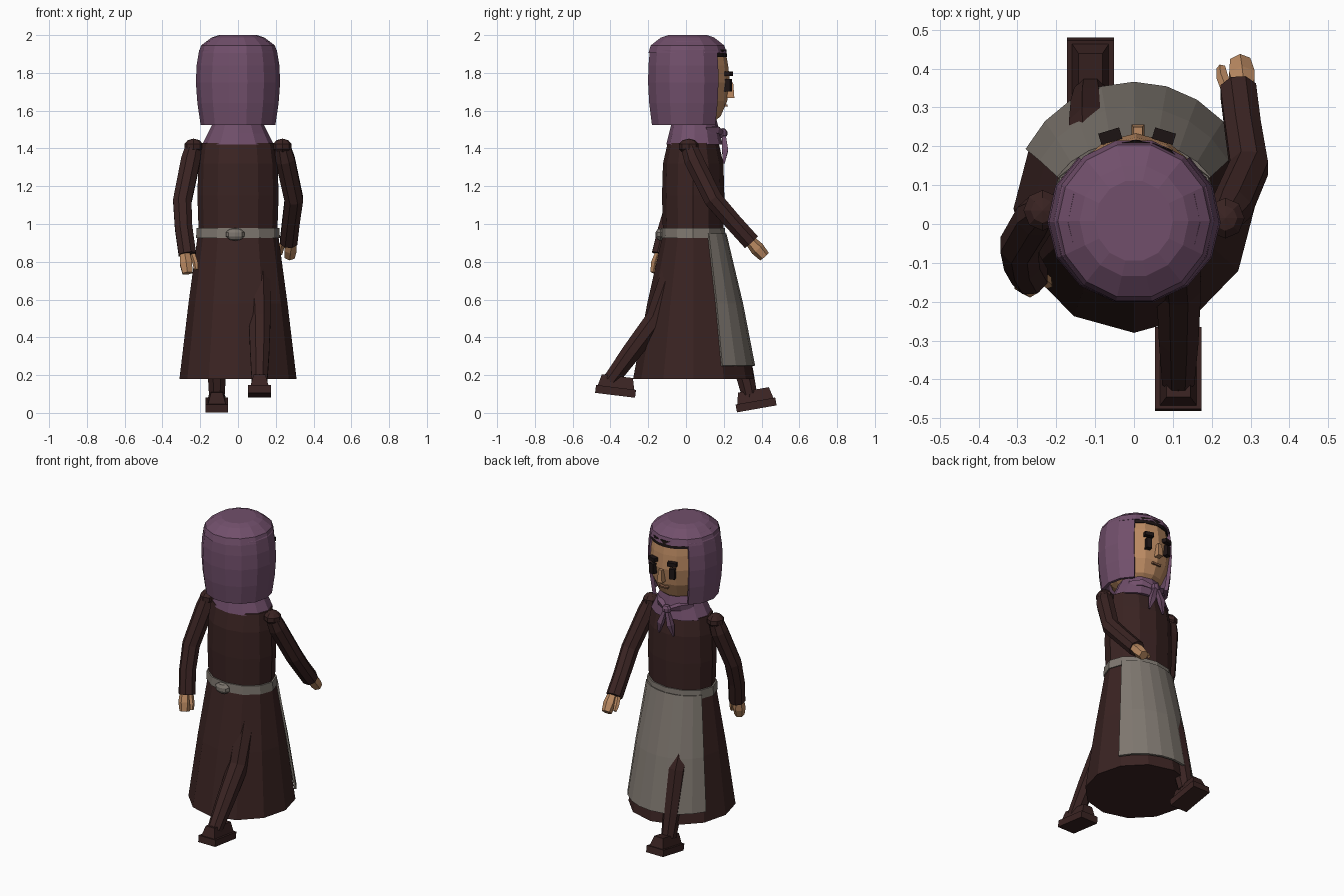
import bpy, bmesh
from math import sin, cos, pi, radians
from mathutils import Vector, Matrix

cube = bpy.data.objects.get("Cube")
if cube:
    bpy.data.objects.remove(cube)


def material(name, rgb):
    m = bpy.data.materials.new(name)
    m.use_nodes = True
    m.diffuse_color = (*rgb, 1)
    m.node_tree.nodes["Principled BSDF"].inputs["Base Color"].default_value = (*rgb, 1)
    return m


PURPLE = material("purple_cloth", (0.165, 0.078, 0.147))
BROWN = material("dark_brown_cloth", (0.042, 0.017, 0.016))
GREY = material("grey_linen", (0.21, 0.185, 0.16))
SKIN = material("tan_skin", (0.49, 0.25, 0.12))
BLACK = material("near_black", (0.012, 0.007, 0.007))
LIP = material("lip_brown", (0.24, 0.11, 0.06))


def finish(name, bm, mat):
    mesh = bpy.data.meshes.new(name)
    bm.to_mesh(mesh)
    bm.free()
    mesh.materials.append(mat)
    ob = bpy.data.objects.new(name, mesh)
    bpy.context.collection.objects.link(ob)
    return ob


def skin_rings(bm, rings, closed=True, caps=True):
    """Join rings of points with quads and close the ends."""
    vs = [[bm.verts.new(p) for p in r] for r in rings]
    n = len(vs[0])
    for lo, hi in zip(vs, vs[1:]):
        for i in range(n if closed else n - 1):
            j = (i + 1) % n
            bm.faces.new((lo[i], lo[j], hi[j], hi[i]))
    if closed and caps:
        bm.faces.new(vs[0][::-1])
        bm.faces.new(vs[-1])


def lathe(name, profile, mat, segs=12, cx=0, cy=0, start=-90, sweep=360, thick=0):
    """Elliptical rings (rx, ry, z) from bottom to top, full or part turn."""
    closed = sweep == 360
    angles = [radians(start + sweep * i / segs) for i in range(segs if closed else segs + 1)]
    rings = [[(cx + rx * cos(a), cy + ry * sin(a), z) for a in angles] for rx, ry, z in profile]
    bm = bmesh.new()
    skin_rings(bm, rings, closed)
    ob = finish(name, bm, mat)
    if thick:
        mod = ob.modifiers.new("thickness", "SOLIDIFY")
        mod.thickness = thick
        mod.offset = -1
    return ob


def limb(name, path, radii, mat, segs=8):
    """Faceted tube along a path with a radius at every point."""
    pts = [Vector(p) for p in path]
    rings = []
    for i, p in enumerate(pts):
        t = (pts[min(i + 1, len(pts) - 1)] - pts[max(i - 1, 0)]).normalized()
        u = (Vector((1, 0, 0)) - t * t.x).normalized()
        v = t.cross(u)
        angles = [2 * pi * (k + 0.5) / segs for k in range(segs)]
        rings.append([p + (u * cos(a) + v * sin(a)) * radii[i] for a in angles])
    bm = bmesh.new()
    skin_rings(bm, rings)
    return finish(name, bm, mat)


def block(name, loc, size, mat, pitch=0, turn=0, top=(1, 1)):
    """Box whose top face can be scaled, pitched about x and turned about z."""
    bm = bmesh.new()
    bmesh.ops.create_cube(bm, size=1)
    for v in bm.verts:
        if v.co.z > 0:
            v.co.x *= top[0]
            v.co.y *= top[1]
    bmesh.ops.scale(bm, vec=size, verts=bm.verts)
    bm.transform(Matrix.Translation(loc) @ Matrix.Rotation(radians(turn), 4, "Z")
                 @ Matrix.Rotation(radians(pitch), 4, "X"))
    return finish(name, bm, mat)


def ball(name, loc, size, mat):
    bm = bmesh.new()
    bmesh.ops.create_uvsphere(bm, u_segments=8, v_segments=5, radius=1)
    bm.transform(Matrix.Translation(loc) @ Matrix.Diagonal((*size, 1)))
    return finish(name, bm, mat)


# Gown
lathe("skirt", [(0.31, 0.32, 0.18), (0.262, 0.245, 0.58), (0.212, 0.162, 0.95)], BROWN, cy=0.04)
lathe("bodice", [(0.208, 0.16, 0.95), (0.215, 0.165, 1.15), (0.21, 0.16, 1.32),
                 (0.195, 0.135, 1.43)], BROWN, cy=0.038)
lathe("belt", [(0.222, 0.172, 0.925), (0.219, 0.168, 0.98)], GREY, cy=0.038)
ball("belt_knot", (-0.015, -0.135, 0.945), (0.052, 0.028, 0.034), GREY)
lathe("apron", [(0.316, 0.326, 0.25), (0.275, 0.262, 0.58), (0.224, 0.174, 0.95)], GREY,
      segs=8, cy=0.04, start=28, sweep=124, thick=0.012)

# Head scarf
lathe("scarf_collar", [(0.19, 0.15, 1.42), (0.16, 0.135, 1.48), (0.12, 0.115, 1.56)], PURPLE, cy=0.045)
lathe("hood", [(0.198, 0.193, 1.525), (0.215, 0.208, 1.64), (0.223, 0.214, 1.75),
               (0.219, 0.212, 1.84), (0.206, 0.204, 1.92), (0.17, 0.17, 1.965)],
      PURPLE, segs=11, cy=0.008, start=130, sweep=280, thick=0.022)
lathe("hood_crown", [(0.208, 0.212, 1.905), (0.196, 0.2, 1.945), (0.14, 0.145, 1.987),
                     (0.1, 0.105, 2.0)], PURPLE, segs=14, cy=0.008, start=90 + 180 / 14)
ball("scarf_knot", (0, 0.195, 1.48), (0.03, 0.025, 0.028), PURPLE)
for side, label in ((-1, "a"), (1, "b")):
    limb("scarf_tail_" + label,
         [(side * 0.005, 0.2, 1.48), (side * 0.035, 0.207, 1.39), (side * 0.052, 0.2, 1.32)],
         [0.012, 0.023, 0.006], PURPLE, 4)
    limb("scarf_fold_" + label,
         [(side * 0.01, 0.19, 1.48), (side * 0.07, 0.16, 1.5), (side * 0.12, 0.1, 1.5)],
         [0.014, 0.025, 0.02], PURPLE, 4)

# Face
lathe("face", [(0.08, 0.1, 1.525), (0.14, 0.155, 1.57), (0.175, 0.19, 1.65), (0.187, 0.205, 1.75),
               (0.185, 0.195, 1.84), (0.17, 0.18, 1.92)], SKIN, segs=14, cx=0.005, cy=0.028)
lathe("hairline", [(0.182, 0.189, 1.885), (0.176, 0.186, 1.925)], BLACK, segs=6, cx=0.005, cy=0.028,
      start=45, sweep=90, thick=0.012)
for side, label in ((-1, "a"), (1, "b")):
    x = 0.008 + side * 0.069
    block("eyebrow_" + label, (x, 0.226, 1.795), (0.056, 0.03, 0.024), BLACK, turn=-side * 17)
    block("eye_" + label, (x, 0.222, 1.735), (0.034, 0.034, 0.065), BLACK, turn=-side * 17)
block("nose", (0.01, 0.235, 1.708), (0.034, 0.042, 0.08), SKIN, top=(0.7, 0.7))
block("mouth", (0.008, 0.212, 1.628), (0.06, 0.016, 0.012), LIP, pitch=-12)

# Arms: one swings forward, one back
arms = {
    "forward": [(0.235, 0.015, 1.41), (0.25, 0.04, 1.34), (0.296, 0.145, 1.13),
                (0.28, 0.25, 1.01), (0.268, 0.345, 0.905)],
    "backward": [(-0.235, 0.035, 1.41), (-0.25, 0.02, 1.34), (-0.295, -0.055, 1.12),
                 (-0.288, -0.1, 0.98), (-0.268, -0.135, 0.84)],
}
for label, path in arms.items():
    limb(label + "_sleeve", path, [0.045, 0.055, 0.053, 0.05, 0.05], BROWN)
    ball(label + "_shoulder", path[0], (0.052, 0.055, 0.042), BROWN)
    wrist = Vector(path[-1])
    along = (wrist - Vector(path[-2])).normalized()
    side = 1 if wrist.x > 0 else -1
    out = Vector((side * 0.014, 0, 0))
    limb(label + "_hand", [wrist - along * 0.02, wrist + along * 0.05, wrist + along * 0.105],
         [0.028, 0.038, 0.03], SKIN, 6).location = out
    thumb = wrist - out * 2
    limb(label + "_thumb", [thumb, thumb + along * 0.05 - out * 0.6, thumb + along * 0.085 - out * 0.6],
         [0.016, 0.016, 0.012], SKIN, 5)

# Legs and shoes in mid stride
legs = {
    "forward": ([(-0.1, 0.06, 0.92), (-0.11, 0.245, 0.5), (-0.112, 0.3, 0.25), (-0.112, 0.335, 0.1)],
                (-0.112, 0.371, 0.042), 10),
    "backward": ([(0.1, 0, 0.92), (0.115, -0.155, 0.5), (0.115, -0.29, 0.32), (0.114, -0.4, 0.17)],
                 (0.114, -0.373, 0.114), -7),
}
for label, (path, foot, pitch) in legs.items():
    limb(label + "_leg", path, [0.075, 0.062, 0.055, 0.045], BROWN)
    block(label + "_shoe_sole", foot, (0.12, 0.213, 0.042), BROWN, pitch)
    rise = Matrix.Rotation(radians(pitch), 3, "X") @ Vector((0, 0, 0.05))
    block(label + "_shoe_upper", Vector(foot) + rise, (0.095, 0.195, 0.062), BROWN, pitch, top=(0.65, 0.85))
    ball(label + "_ankle", path[-1], (0.042, 0.046, 0.045), BROWN)
